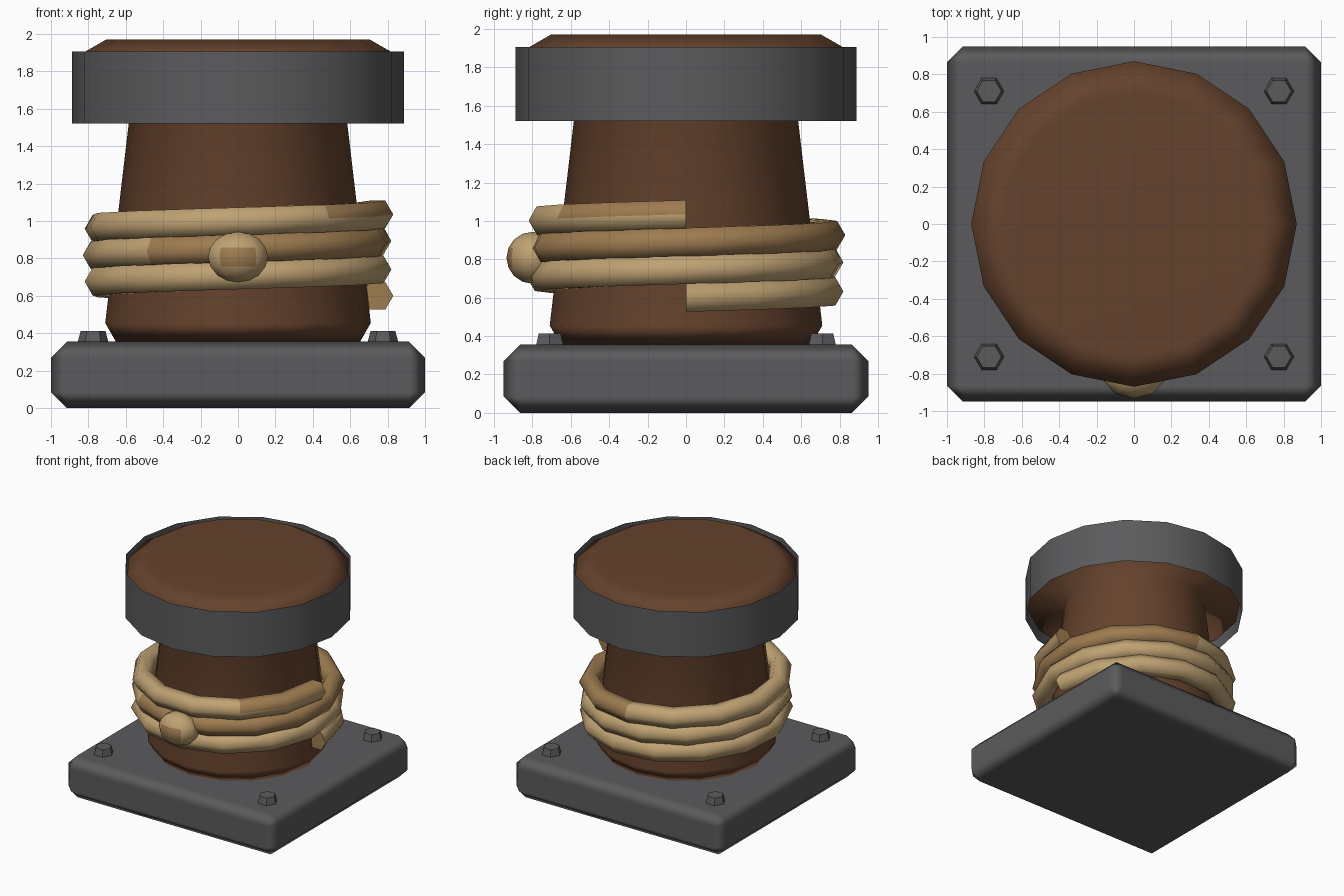
import bpy, bmesh, math
from math import cos, sin, pi, tau

cube = bpy.data.objects.get("Cube")
if cube:
    bpy.data.objects.remove(cube, do_unlink=True)


def material(name, rgb):
    m = bpy.data.materials.new(name)
    m.use_nodes = True
    m.diffuse_color = (*rgb, 1)
    bsdf = m.node_tree.nodes["Principled BSDF"]
    bsdf.inputs["Base Color"].default_value = (*rgb, 1)
    bsdf.inputs["Roughness"].default_value = 0.8
    return m


IRON = material("dark iron", (0.105, 0.105, 0.11))
WOOD = material("brown wood", (0.13, 0.055, 0.026))
ROPE = material("light rope", (0.52, 0.36, 0.17))
ROPE_DARK = material("dark rope", (0.34, 0.20, 0.08))


def finish(name, bm, mats, smooth=True, fix=True):
    if fix:
        bmesh.ops.recalc_face_normals(bm, faces=bm.faces)
    for f in bm.faces:
        f.smooth = smooth
    me = bpy.data.meshes.new(name)
    bm.to_mesh(me)
    bm.free()
    for m in mats:
        me.materials.append(m)
    ob = bpy.data.objects.new(name, me)
    bpy.context.scene.collection.objects.link(ob)
    return ob


def lathe(name, profile, sides, mat, caps=True, smooth=True, loc=(0, 0, 0)):
    """Stack of rings from (radius, height) pairs."""
    bm = bmesh.new()
    rings = [[bm.verts.new((loc[0] + r * cos(tau * i / sides),
                            loc[1] + r * sin(tau * i / sides), loc[2] + z))
              for i in range(sides)] for r, z in profile]
    for a, b in zip(rings, rings[1:]):
        for i in range(sides):
            j = (i + 1) % sides
            bm.faces.new((a[i], a[j], b[j], b[i]))
    if caps:
        bm.faces.new(rings[0][::-1])
        bm.faces.new(rings[-1])
    return finish(name, bm, [mat], smooth, fix=caps)


# Base plate with chamfered edges
bm = bmesh.new()
bmesh.ops.create_cube(bm, size=1)
for v in bm.verts:
    v.co = (v.co.x * 2, v.co.y * 1.9, (v.co.z + 0.5) * 0.355)
bmesh.ops.bevel(bm, geom=bm.edges[:], offset=0.085, segments=1, affect='EDGES')
base = finish("base_plate", bm, [IRON])
mod = base.modifiers.new("face weights", 'WEIGHTED_NORMAL')
mod.weight = 100

# Hex bolts
for sx in (-1, 1):
    for sy in (-1, 1):
        lathe("bolt", [(0.08, -0.02), (0.08, 0.005), (0.066, 0.058)], 6, IRON,
              smooth=False, loc=(sx * 0.775, sy * 0.71, 0.355))

# Tapered post flaring into a broad head
post = lathe("post", [(0.65, 0.35), (0.71, 0.455), (0.575, 1.6), (0.87, 1.61),
                      (0.87, 1.875), (0.705, 1.97)], 16, WOOD)
mod = post.modifiers.new("face weights", 'WEIGHTED_NORMAL')

# Thin iron band around the head
lathe("head_band", [(0.887, 1.52), (0.887, 1.905)], 16, IRON, caps=False)

# Rope coil: three rising turns of a six-sided strand
TURNS, STEPS, SIDES = 3, 40, 6
bm = bmesh.new()
rings = []
for k in range(STEPS + 1):
    t = TURNS * k / STEPS
    a = tau * t
    ring = []
    for i in range(SIDES):
        b = tau * i / SIDES
        r = 0.745 + 0.085 * cos(b)
        ring.append(bm.verts.new((r * cos(a), r * sin(a),
                                  0.6 + 0.145 * t + 0.085 * sin(b))))
    rings.append(ring)
for k in range(STEPS):
    t = TURNS * (k + 0.5) / STEPS
    for i in range(SIDES):
        j = (i + 1) % SIDES
        f = bm.faces.new((rings[k][i], rings[k + 1][i], rings[k + 1][j], rings[k][j]))
        # Worn darker stretches of strand
        worn = 1.68 < t < 2.25 or (t > 2.85 and i in (0, 1))
        f.material_index = int(worn)
for ring in (rings[0], rings[-1]):
    bm.faces.new(ring).material_index = 1
finish("rope_coil", bm, [ROPE, ROPE_DARK])
bpy.context.view_layer.objects.active = bpy.data.objects["rope_coil"]
bpy.data.objects["rope_coil"].select_set(True)
bpy.ops.object.shade_smooth_by_angle(angle=math.radians(65))

# Rope knot at the front, with a darker centre patch
bm = bmesh.new()
bmesh.ops.create_uvsphere(bm, u_segments=10, v_segments=8, radius=1)
for f in bm.faces:
    c = f.calc_center_median()
    f.material_index = int(c.y < -0.6 and abs(c.x) < 0.6 and abs(c.z) < 0.45)
for v in bm.verts:
    v.co = (v.co.x * 0.168, -0.8 + v.co.y * 0.135, 0.808 + v.co.z * 0.135)
finish("rope_knot", bm, [ROPE, ROPE_DARK])
